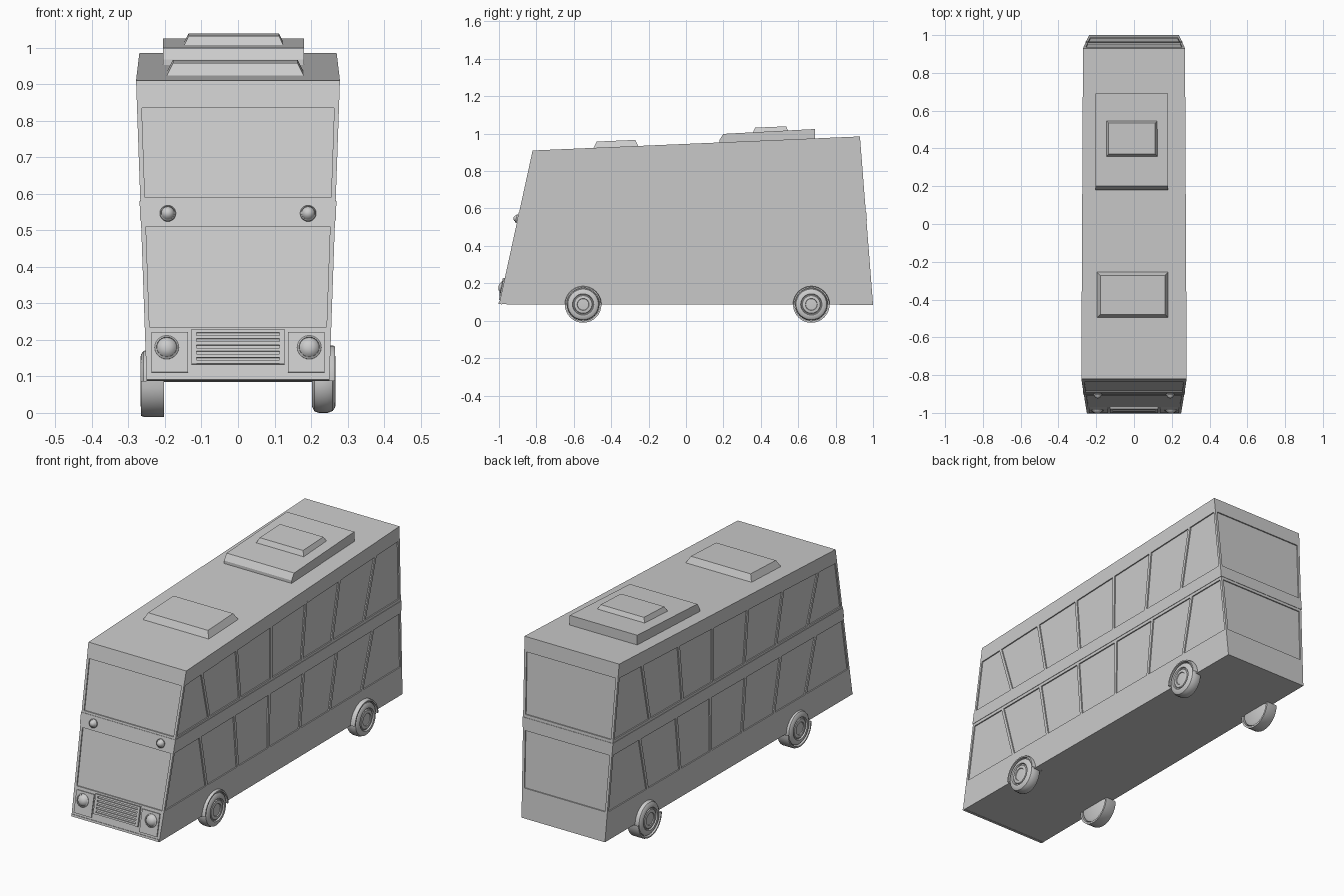
import bpy, bmesh, math
from mathutils import Vector, Matrix

if "Cube" in bpy.data.objects:
    bpy.data.objects.remove(bpy.data.objects["Cube"])

Z0 = 0.085
SLOPE = math.atan(0.18 / 0.825)          # lean of the windscreen


def front_y(z): return -1 + 0.18 * (z - Z0) / 0.825
def back_y(z): return 1 - 0.07 * (z - Z0) / 0.9
def front_w(z): return 0.25 + 0.029 * (z - Z0) / 0.825
def back_w(z): return 0.238 + 0.032 * (z - Z0) / 0.9
def roof_z(y): return 0.91 + 0.075 * (y + 0.82) / 1.75


def side_x(y, z):
    t = (y - front_y(z)) / (back_y(z) - front_y(z))
    return front_w(z) + (back_w(z) - front_w(z)) * t


def finish(name, bm):
    bmesh.ops.recalc_face_normals(bm, faces=bm.faces)
    me = bpy.data.meshes.new(name)
    bm.to_mesh(me)
    bm.free()
    ob = bpy.data.objects.new(name, me)
    bpy.context.collection.objects.link(ob)
    return ob


def loft(name, a, b):
    """Solid between two matching outlines."""
    bm = bmesh.new()
    va = [bm.verts.new(p) for p in a]
    vb = [bm.verts.new(p) for p in b]
    n = len(a)
    bm.faces.new(va)
    bm.faces.new(vb)
    for i in range(n):
        bm.faces.new((va[i], va[(i + 1) % n], vb[(i + 1) % n], vb[i]))
    return finish(name, bm)


def section(zf, zb, out):
    wf, wb = front_w(zf) + out, back_w(zb) + out
    yf, yb = front_y(zf) - out, back_y(zb) + out
    return [(-wf, yf, zf), (wf, yf, zf), (wb, yb, zb), (-wb, yb, zb)]


def band(name, low, high, out=0.0):
    return loft(name, section(*low, out), section(*high, out))


def front_panel(name, x0, x1, z0, z1, out, back=-0.015):
    def ring(d):
        return [(x, front_y(z) - d * math.cos(SLOPE), z + d * math.sin(SLOPE))
                for x, z in ((x0, z0), (x1, z0), (x1, z1), (x0, z1))]
    return loft(name, ring(back), ring(out))


def lathe(name, profile, mat, steps=32, arc=2 * math.pi):
    """Revolve (radius, height) profile about local z, then place by matrix."""
    bm = bmesh.new()
    vs = [bm.verts.new((r, 0, h)) for r, h in profile]
    es = [bm.edges.new((vs[i], vs[i + 1])) for i in range(len(vs) - 1)]
    bmesh.ops.spin(bm, geom=vs + es, cent=(0, 0, 0), axis=(0, 0, 1), angle=arc, steps=steps)
    bmesh.ops.remove_doubles(bm, verts=bm.verts, dist=1e-4)
    bm.transform(mat)
    ob = finish(name, bm)
    bpy.ops.object.select_all(action='DESELECT')
    bpy.context.view_layer.objects.active = ob
    ob.select_set(True)
    bpy.ops.object.shade_smooth_by_angle(angle=math.radians(35))
    return ob


# Body: recessed glass core with skirt, belt and roof bands around it
band("glass_core", (0.1, 0.1), (0.9, 0.97), -0.006)
band("skirt", (Z0 + 0.003, Z0), (0.235, 0.235))
band("belt", (0.51, 0.52), (0.59, 0.6))
band("belt_lip", (0.525, 0.535), (0.58, 0.585), 0.002)
band("roof_band", (0.835, 0.91), (0.91, 0.985))

# Corner posts
for s in (-1, 1):
    for label, fy, fw, d, top in (("front", front_y, front_w, 1, 0.87), ("back", back_y, back_w, -1, 0.94)):
        rings = []
        for z in (0.2, top):
            x, y = fw(z), fy(z)
            rings.append([(s * x, y, z), (s * (x - 0.013), y, z),
                          (s * (x - 0.013), y + d * 0.013, z), (s * x, y + d * 0.013, z)])
        loft(label + "_corner_post", *rings)

# Window pillars, fanning outwards towards the ends of the bus
for s in (-1, 1):
    for y in (-0.65, -0.38, -0.11, 0.16, 0.42, 0.70):
        fan = 0.04 * y / 0.7
        for label, z0, z1 in (("lower", 0.225, 0.53), ("upper", 0.59, roof_z(y) - 0.065)):
            quad = [(y - fan - 0.008, z0), (y - fan + 0.008, z0),
                    (y + fan + 0.008, z1), (y + fan - 0.008, z1)]
            loft(label + "_pillar", [(s * side_x(*p), *p) for p in quad],
                 [(s * (side_x(*p) - 0.012), *p) for p in quad])

# Nose: headlight panels, grille and lamps
lean = Matrix.Rotation(math.pi / 2 - SLOPE, 4, 'X')


def lamp(name, x, z, r):
    prof = [(r, -0.005), (r, 0.008), (r * 0.85, 0.012), (r * 0.82, 0.009),
            (r * 0.65, 0.017), (r * 0.35, 0.022), (0, 0.024)]
    lathe(name, prof, Matrix.Translation((x, front_y(z), z)) @ lean, 24)


for s in (-1, 1):
    a, b = sorted((s * 0.137, s * 0.237))
    front_panel("headlight_panel", a, b, 0.11, 0.22, 0.006)
    lamp("headlight", s * 0.195, 0.178, 0.033)
    lamp("upper_lamp", s * 0.192, 0.545, 0.022)
front_panel("grille_back", -0.125, 0.125, 0.135, 0.225, 0.003)
for x in (-0.12, 0.12):
    front_panel("grille_side", x - 0.007, x + 0.007, 0.132, 0.227, 0.01)
for i in range(6):
    z = 0.137 + i * 0.017
    front_panel("grille_slat", -0.115, 0.115, z - 0.004, z + 0.005, 0.01)
front_panel("front_sill", -0.249, 0.249, 0.09, 0.1, 0.004)


# Roof units
def hatch(name, x0, x1, y0, y1, inset, low, high):
    def ring(d, h):
        return [(x, y, roof_z(y) + h) for x, y in ((x0 + d, y0 + d), (x1 - d, y0 + d),
                                                   (x1 - d, y1 - d), (x0 + d, y1 - d))]
    loft(name, ring(0, low), ring(inset, high))


hatch("front_roof_hatch", -0.20, 0.185, -0.50, -0.25, 0.022, -0.01, 0.033)
side = [(0.18, -0.01), (0.18, 0.015), (0.2, 0.045), (0.69, 0.05), (0.69, -0.01)]
loft("roof_cooling_unit", [(-0.205, y, roof_z(y) + h) for y, h in side],
     [(0.18, y, roof_z(y) + h) for y, h in side])
hatch("rear_roof_hatch", -0.15, 0.127, 0.355, 0.55, 0.015, 0.04, 0.071)

# Wheels with hubs, and arches above them
tyre = [(0, 0.0), (0.07, 0.0), (0.083, 0.006), (0.087, 0.018), (0.087, 0.042), (0.082, 0.056),
        (0.072, 0.063), (0.057, 0.064), (0.054, 0.057), (0.05, 0.057), (0.047, 0.062),
        (0.032, 0.064), (0.03, 0.06), (0, 0.062)]
arch = [(0.088, 0.0), (0.098, 0.0), (0.098, 0.055), (0.095, 0.062), (0.088, 0.062), (0.088, 0.0)]
for s in (-1, 1):
    for y in (-0.55, 0.67):
        place = Matrix.Translation((s * 0.203, y, 0.087)) @ Matrix.Rotation(s * math.pi / 2, 4, 'Y')
        lathe("wheel", tyre, place)
        turn = Matrix.Rotation(math.pi / 2 if s > 0 else -math.pi / 2, 4, 'Z')
        lathe("wheel_arch", arch, place @ turn, 16, s * math.pi)
